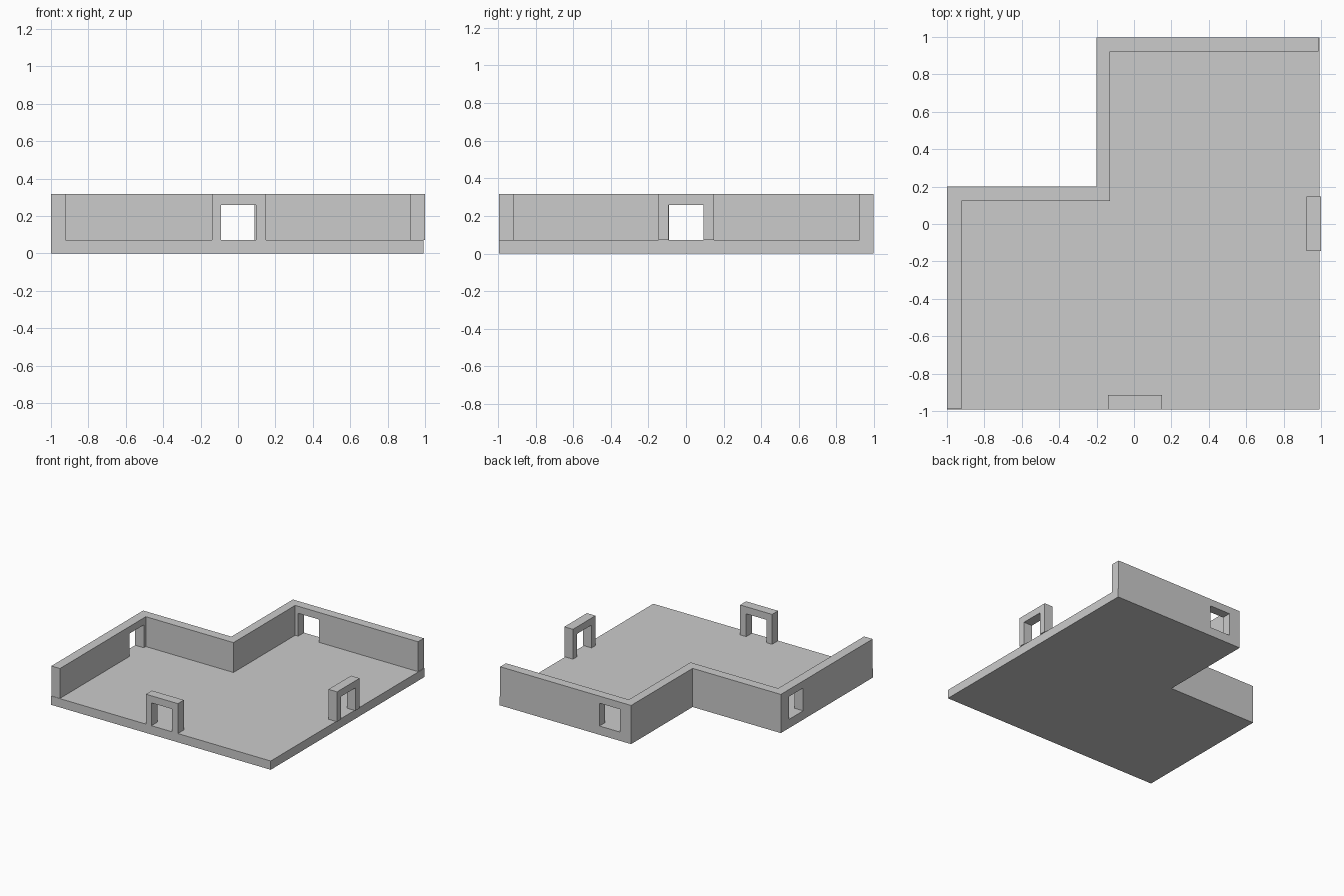
import bpy, bmesh

if "Cube" in bpy.data.objects:
    bpy.data.objects.remove(bpy.data.objects["Cube"])

FLOOR, DOOR, TOP = 0.072, 0.259, 0.317


def extrude(name, points, direction):
    """Extrude a flat 3D outline along a vector into a closed solid."""
    bm = bmesh.new()
    face = bm.faces.new([bm.verts.new(p) for p in points])
    out = bmesh.ops.extrude_face_region(bm, geom=[face])
    verts = [v for v in out["geom"] if isinstance(v, bmesh.types.BMVert)]
    bmesh.ops.translate(bm, verts=verts, vec=direction)
    bmesh.ops.recalc_face_normals(bm, faces=bm.faces)
    mesh = bpy.data.meshes.new(name)
    bm.to_mesh(mesh)
    bm.free()
    obj = bpy.data.objects.new(name, mesh)
    bpy.context.collection.objects.link(obj)
    return obj


def plan(name, outline, z0, z1):
    return extrude(name, [(x, y, z0) for x, y in outline], (0, 0, z1 - z0))


def rect(x0, x1, y0, y1):
    return [(x0, y0), (x1, y0), (x1, y1), (x0, y1)]


def arch_profile(a0, a1, d0, d1):
    return [(a0, FLOOR), (a0, TOP), (a1, TOP), (a1, FLOOR),
            (d1, FLOOR), (d1, DOOR), (d0, DOOR), (d0, FLOOR)]


# L-shaped floor slab
plan("floor", [(-1, -0.993), (0.992, -0.993), (0.992, 0.997), (-0.2, 0.997),
               (-0.2, 0.2), (-1, 0.2)], 0, FLOOR)

# Stepped wall along the left and back edges
walls = plan("walls", [(-1, -0.99), (-0.922, -0.99), (-0.922, 0.123),
                       (-0.127, 0.123), (-0.127, 0.922), (0.987, 0.922),
                       (0.987, 0.997), (-0.2, 0.997), (-0.2, 0.2), (-1, 0.2)],
             FLOOR, TOP)

# Doorways through the left and back walls
cutters = [plan("left_doorway_cutter", rect(-1.1, -0.85, -0.09, 0.097), 0.03, DOOR),
           plan("back_doorway_cutter", rect(-0.1, 0.087, 0.85, 1.1), 0.03, DOOR)]
for cutter in cutters:
    cutter.hide_render = True
    cutter.hide_set(True)
    cut = walls.modifiers.new(cutter.name, "BOOLEAN")
    cut.operation = "DIFFERENCE"
    cut.solver = "EXACT"
    cut.object = cutter

# Freestanding door frames on the open front and right edges
extrude("front_door_frame",
        [(s, -0.993, z) for s, z in arch_profile(-0.14, 0.15, -0.09, 0.095)], (0, 0.078, 0))
extrude("right_door_frame",
        [(0.922, s, z) for s, z in arch_profile(-0.145, 0.148, -0.094, 0.093)], (0.078, 0, 0))
